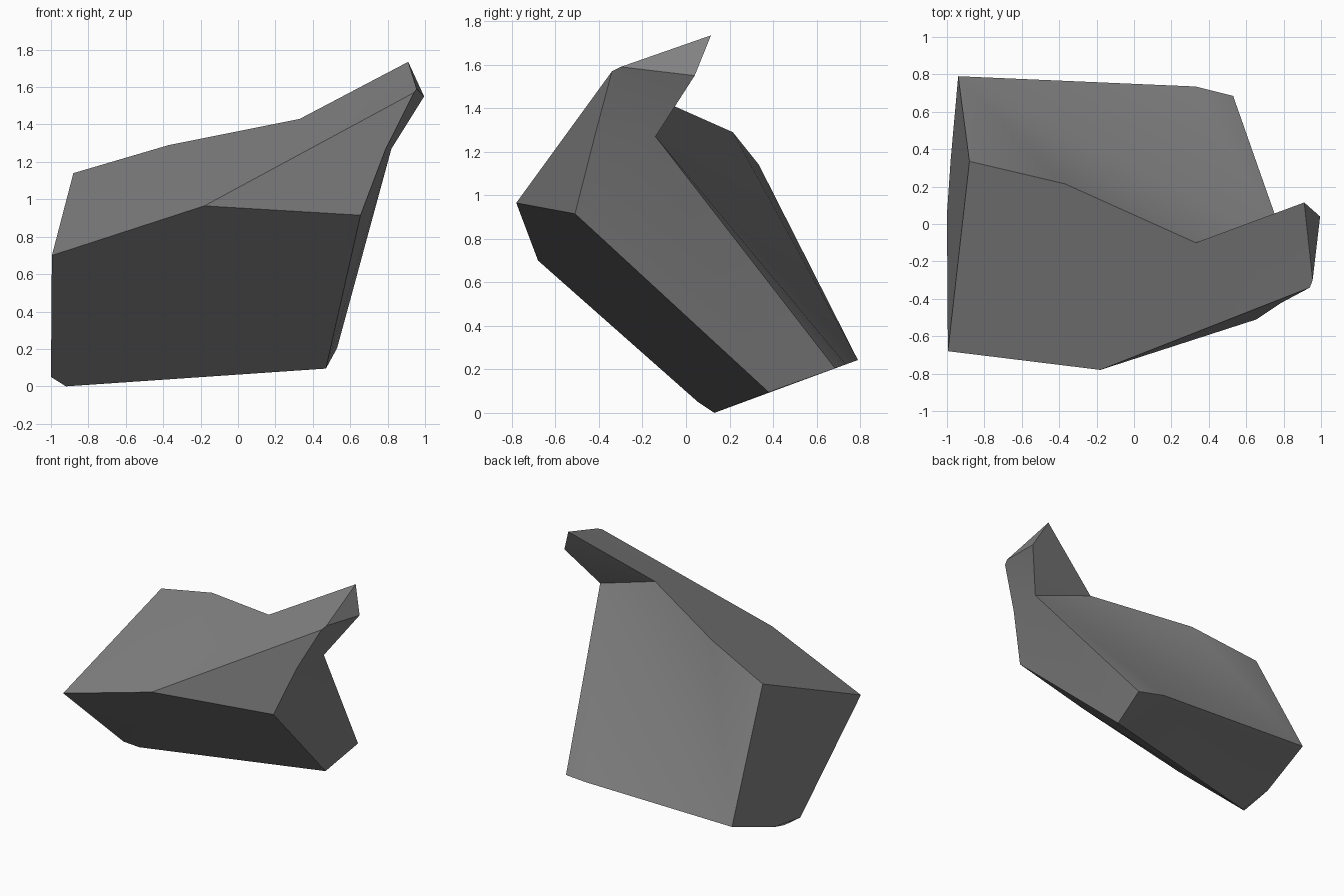
import bpy
import bmesh
import math

if "Cube" in bpy.data.objects:
    bpy.data.objects.remove(bpy.data.objects["Cube"])

# One plain grey colour
grey = bpy.data.materials.new("plain grey")
grey.diffuse_color = (0.22, 0.22, 0.22, 1)
grey.use_nodes = True
grey.node_tree.nodes["Principled BSDF"].inputs["Base Color"].default_value = grey.diffuse_color

# Slanted flat top outline, arm tip at t3-t5
top = {
    "t1": (-0.995, -0.68, 0.70), "t2": (-0.18, -0.78, 0.965),
    "t3": (0.94, -0.34, 1.57), "t4": (0.955, -0.30, 1.59),
    "t5": (0.91, 0.115, 1.735), "t6": (0.33, -0.10, 1.43),
    "t7": (-0.37, 0.215, 1.29), "t8": (-0.88, 0.335, 1.14),
}
# Slanted flat base outline
base = {
    "b1": (-0.92, 0.13, 0.0), "b2": (0.47, 0.38, 0.095),
    "b3": (0.53, 0.685, 0.205), "b4": (0.33, 0.735, 0.223),
    "b5": (-0.94, 0.79, 0.243), "b6": (-0.98, 0.345, 0.082),
}
# Corners between top and base
mid = {
    "front_left": (-1.0, 0.055, 0.05), "front_right": (0.655, -0.51, 0.915),
    "brow": (0.79, -0.42, 1.27), "notch": (0.82, -0.14, 1.27),
    "tip": (0.995, 0.04, 1.55),
}
walls = [
    # front slab and the facet above it
    "t1 front_left b1 b2 front_right t2", "t2 front_right brow t3",
    # right wall and arm tip
    "front_right b2 b3 notch brow", "t3 brow t4", "brow notch t4",
    "notch tip t4", "t4 tip t5",
    # folded back wall
    "tip notch t6", "tip t6 t5", "notch b3 b4", "notch b4 b5",
    "notch b5 t6", "t6 b5 t7", "t7 b5 t8",
    # left wall
    "t8 b5 b6", "t8 b6 t1", "t1 b6 front_left", "b6 b1 front_left",
]

bm = bmesh.new()
v = {name: bm.verts.new(co) for name, co in {**top, **base, **mid}.items()}
for names in [" ".join(top), " ".join(base)] + walls:
    bm.faces.new([v[n] for n in names.split()])
bmesh.ops.recalc_face_normals(bm, faces=bm.faces[:])
bmesh.ops.triangulate(bm, faces=[f for f in bm.faces if len(f.verts) > 4])

mesh = bpy.data.meshes.new("folded_rock_slab")
bm.to_mesh(mesh)
bm.free()
mesh.materials.append(grey)
slab = bpy.data.objects.new("folded_rock_slab", mesh)
bpy.context.collection.objects.link(slab)

# Soft side walls, crisp top, front and base edges
bpy.context.view_layer.objects.active = slab
slab.select_set(True)
bpy.ops.object.shade_smooth_by_angle(angle=math.radians(40))
